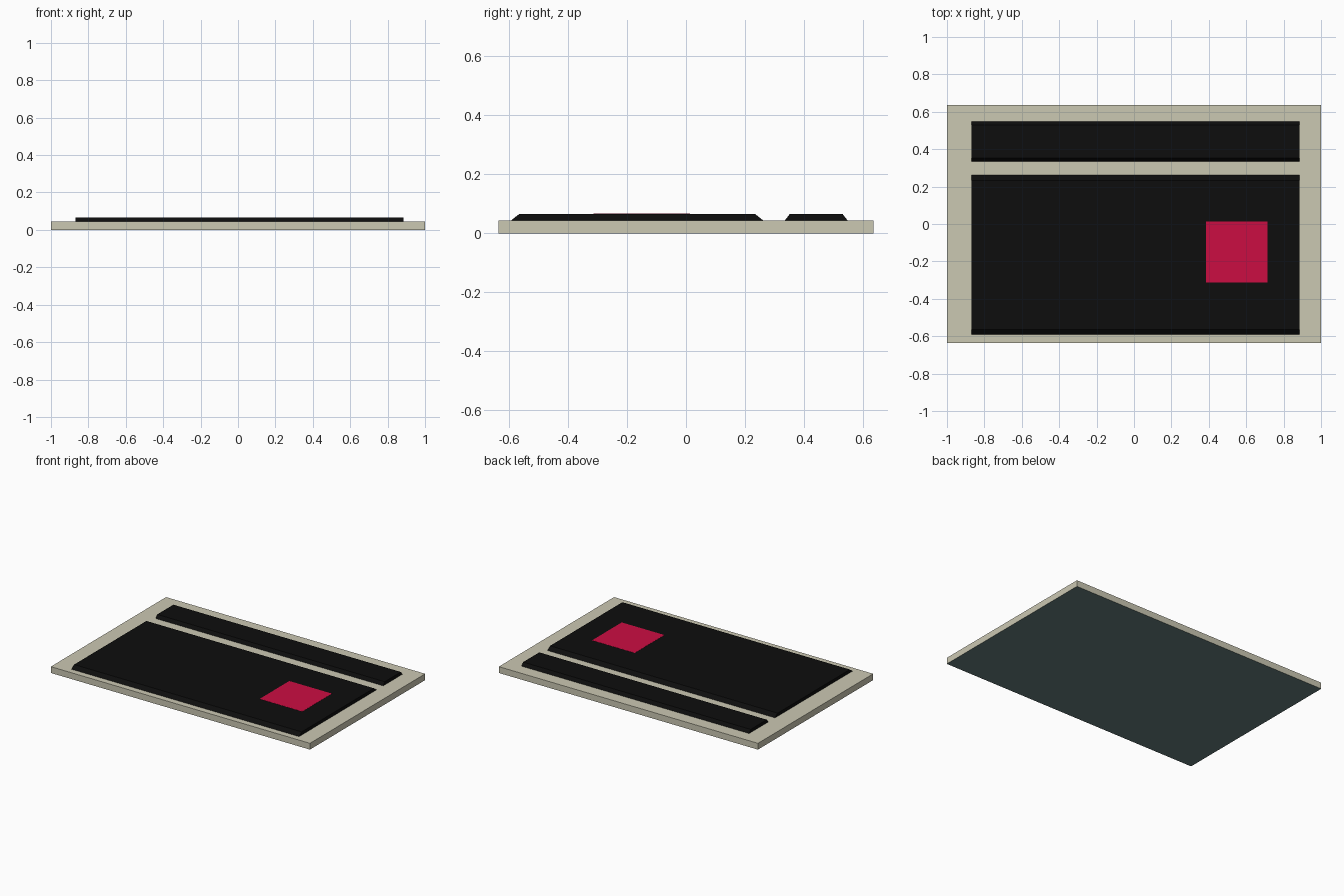
import bpy

if "Cube" in bpy.data.objects:
    bpy.data.objects.remove(bpy.data.objects["Cube"])


def material(name, color):
    m = bpy.data.materials.new(name)
    m.diffuse_color = (*color, 1)
    m.use_nodes = True
    m.node_tree.nodes["Principled BSDF"].inputs["Base Color"].default_value = m.diffuse_color
    return m


def prism(name, profile, x0, x1, mat):
    """Extrude a (y, z) profile along x."""
    n = len(profile)
    verts = [(x, y, z) for x in (x0, x1) for y, z in profile]
    faces = [tuple(reversed(range(n))), tuple(range(n, 2 * n))]
    faces += [(i, (i + 1) % n, n + (i + 1) % n, n + i) for i in range(n)]
    mesh = bpy.data.meshes.new(name)
    mesh.from_pydata(verts, [], faces)
    mesh.materials.append(mat)
    obj = bpy.data.objects.new(name, mesh)
    bpy.context.collection.objects.link(obj)
    return obj


beige = material("beige", (0.60, 0.58, 0.45))
teal = material("teal", (0.13, 0.21, 0.21))
black = material("black", (0.004, 0.004, 0.004))
red = material("red", (0.60, 0.004, 0.055))

BASE_TOP, PANEL_TOP = 0.044, 0.066

# Base slab with a differently coloured underside
base = prism("base_slab", [(-0.635, 0), (0.635, 0), (0.635, BASE_TOP), (-0.635, BASE_TOP)],
             -1, 1, beige)
base.data.materials.append(teal)
for face in base.data.polygons:
    if face.normal.z < -0.5:
        face.material_index = 1

# Raised panels with sloped front and back edges
for name, y0, y1, slope in (("large_panel", -0.592, 0.261, 0.028),
                            ("small_panel", 0.335, 0.547, 0.017)):
    prism(name, [(y0, BASE_TOP), (y1, BASE_TOP),
                 (y1 - slope, PANEL_TOP), (y0 + slope, PANEL_TOP)], -0.87, 0.886, black)

# Thin red square inlay on the large panel
prism("red_square", [(-0.313, PANEL_TOP - 0.002), (0.014, PANEL_TOP - 0.002),
                     (0.014, PANEL_TOP + 0.0008), (-0.313, PANEL_TOP + 0.0008)],
      0.386, 0.715, red)
